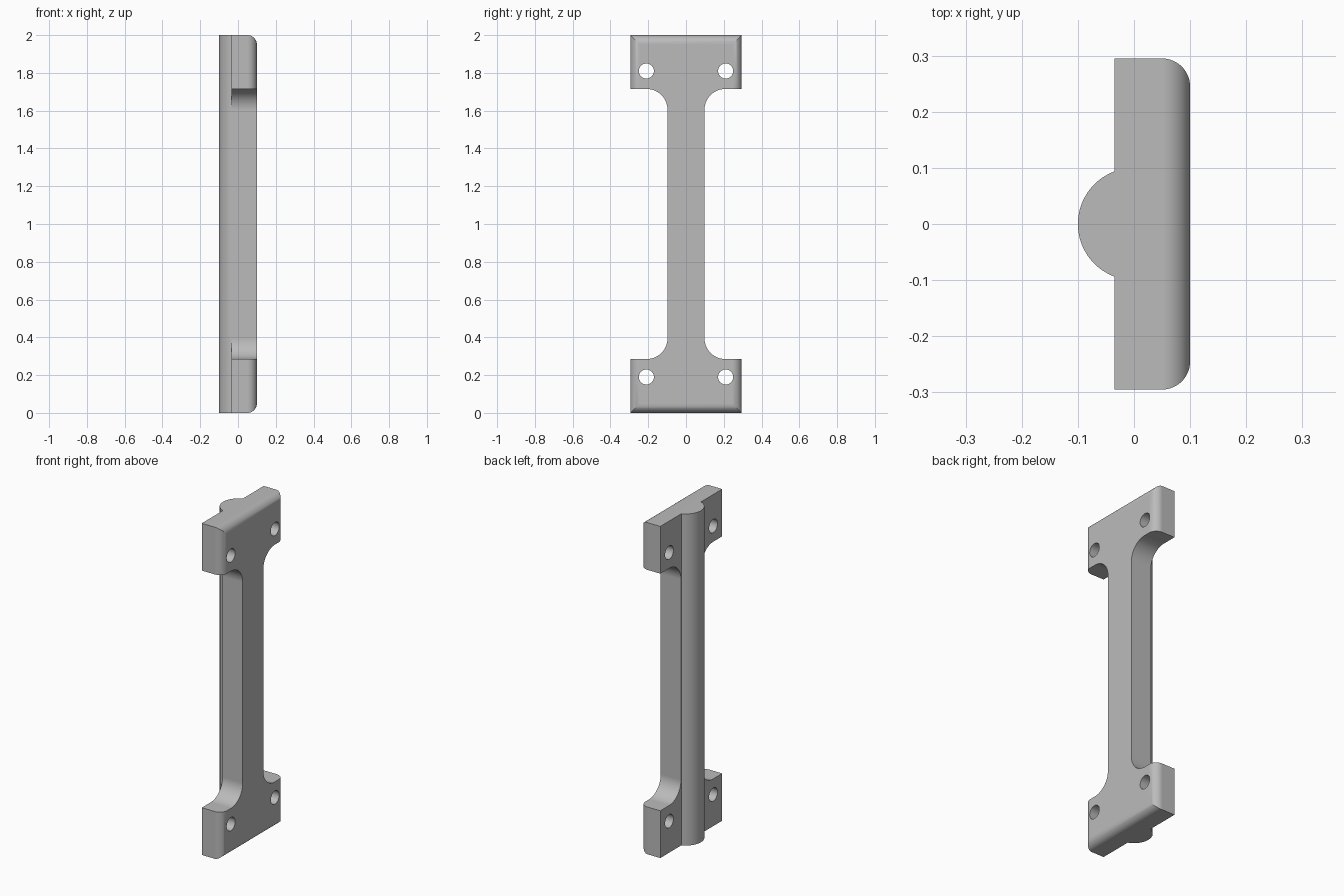
import bpy, bmesh
from math import pi, cos, sin, acos
from mathutils import Matrix, Vector

if "Cube" in bpy.data.objects:
    bpy.data.objects.remove(bpy.data.objects["Cube"])

HEIGHT, HALF_WIDTH, NECK = 2.0, 0.295, 0.098
BACK, FRONT = -0.035, 0.1          # plate thickness along x
FLANGE, FILLET, EDGE_ROUND = 0.285, 0.11, 0.05
RIB_R, HOLE_R, HOLE_Y, HOLE_Z = 0.1, 0.04, 0.21, 0.19

grey = bpy.data.materials.new("plain grey")
grey.use_nodes = True
grey.diffuse_color = (0.5, 0.5, 0.5, 1)
grey.node_tree.nodes["Principled BSDF"].inputs["Base Color"].default_value = (0.5, 0.5, 0.5, 1)


def arc(cx, cy, r, start, end, steps):
    angles = [start + (end - start) * i / steps for i in range(steps + 1)]
    return [(cx + r * cos(a), cy + r * sin(a)) for a in angles]


def prism(name, points, direction, rounded=None):
    """Extrude a closed 3D outline; optionally round the edges picked by a rule."""
    bm = bmesh.new()
    face = bm.faces.new([bm.verts.new(p) for p in points])
    ext = bmesh.ops.extrude_face_region(bm, geom=[face], use_keep_orig=True)
    moved = [v for v in ext["geom"] if isinstance(v, bmesh.types.BMVert)]
    bmesh.ops.translate(bm, verts=moved, vec=direction)
    bmesh.ops.recalc_face_normals(bm, faces=bm.faces)
    if rounded:
        bmesh.ops.bevel(bm, geom=[e for e in bm.edges if rounded(e)], offset=EDGE_ROUND,
                        segments=12, profile=0.5, affect='EDGES')
    mesh = bpy.data.meshes.new(name)
    bm.to_mesh(mesh)
    bm.free()
    mesh.materials.append(grey)
    obj = bpy.data.objects.new(name, mesh)
    bpy.context.collection.objects.link(obj)
    return obj


def combine(target, tool, operation):
    mod = target.modifiers.new(operation.title(), 'BOOLEAN')
    mod.operation, mod.object, mod.solver = operation, tool, 'EXACT'
    bpy.context.view_layer.objects.active = target
    bpy.ops.object.modifier_apply(modifier=mod.name)
    bpy.data.objects.remove(tool)


# Plate outline: one quarter, mirrored up and then across
quarter = [(HALF_WIDTH, 0), (HALF_WIDTH, FLANGE)]
quarter += arc(NECK + FILLET, FLANGE + FILLET, FILLET, -pi / 2, -pi, 16)
half = quarter + [(y, HEIGHT - z) for y, z in reversed(quarter)]
outline = half + [(-y, z) for y, z in reversed(half)]


def outer_front_edge(edge):
    return all(abs(v.co.x - FRONT) < 1e-4 and abs(abs(v.co.y) - HALF_WIDTH) < 1e-4
               for v in edge.verts)


bracket = prism("bracket_body", [(BACK, y, z) for y, z in outline],
                Vector((FRONT - BACK, 0, 0)), outer_front_edge)

# Rounded rib running the full height, rooted inside the plate
sweep = acos(BACK / RIB_R)
rib_profile = arc(0, 0, RIB_R, sweep, 2 * pi - sweep, 40)
rib_profile += [(0, rib_profile[-1][1]), (0, rib_profile[0][1])]
rib = prism("rib", [(x, y, 0) for x, y in rib_profile], Vector((0, 0, HEIGHT)))
combine(bracket, rib, 'UNION')

# Four screw holes
for side in (-1, 1):
    for z in (HOLE_Z, HEIGHT - HOLE_Z):
        ring = arc(side * HOLE_Y, z, HOLE_R, 0, 2 * pi, 40)[:-1]
        cutter = prism("hole_cutter", [(-0.2, y, h) for y, h in ring], Vector((0.5, 0, 0)))
        cutter.hide_render = True
        combine(bracket, cutter, 'DIFFERENCE')

# Smooth curves with crisp flat faces
bpy.ops.object.select_all(action='DESELECT')
bracket.select_set(True)
bpy.context.view_layer.objects.active = bracket
bpy.ops.object.shade_smooth_by_angle(angle=pi / 6)
weighted = bracket.modifiers.new("Weighted Normals", 'WEIGHTED_NORMAL')
weighted.keep_sharp = True
